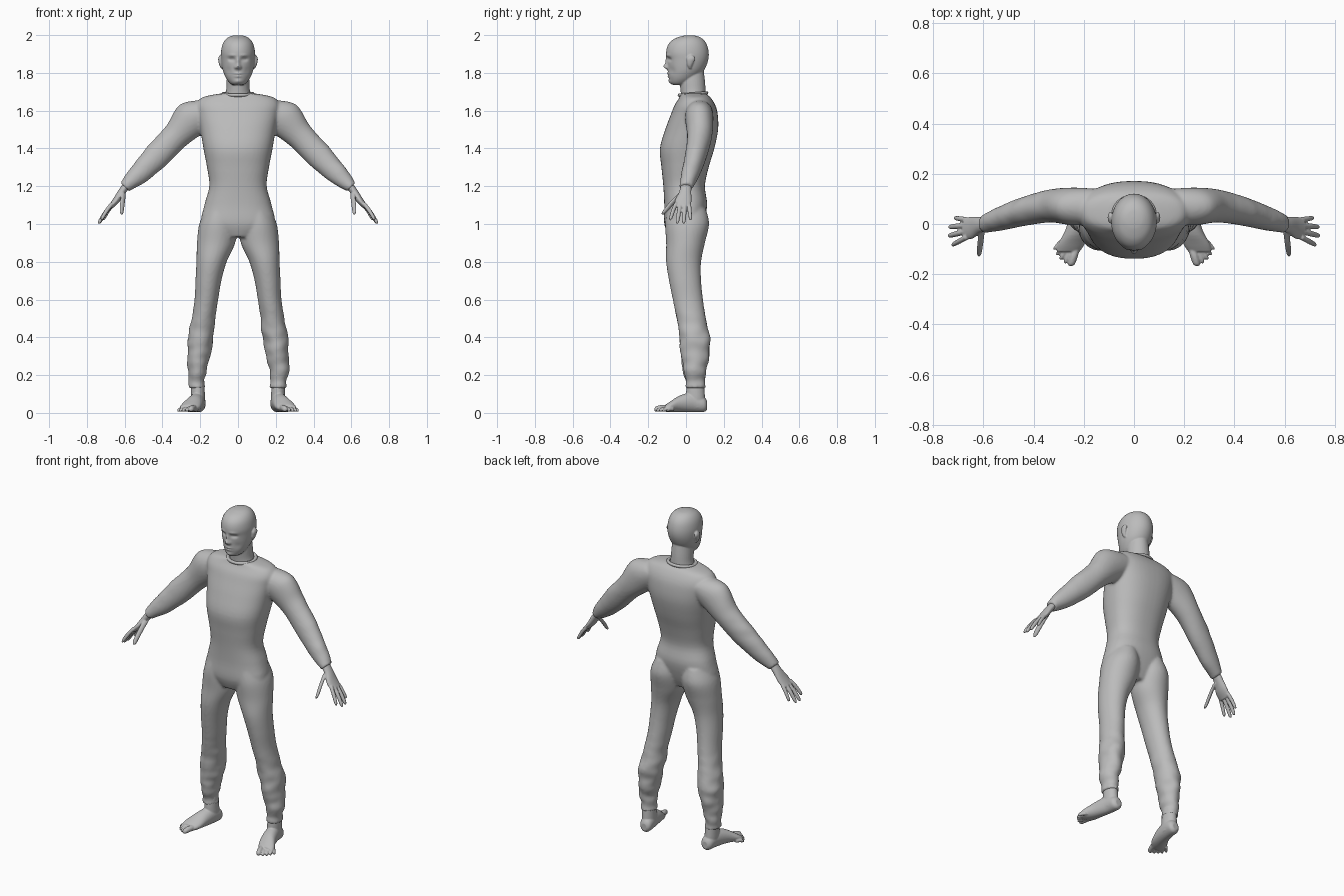
import bpy, bmesh, math
from mathutils import Vector, noise

cube = bpy.data.objects.get("Cube")
if cube:
    bpy.data.objects.remove(cube, do_unlink=True)

grey = bpy.data.materials.new("plain grey")
grey.use_nodes = True
grey.diffuse_color = (0.5, 0.5, 0.5, 1)
grey.node_tree.nodes["Principled BSDF"].inputs["Base Color"].default_value = (0.5, 0.5, 0.5, 1)

X, Y, Z = Vector((1, 0, 0)), Vector((0, 1, 0)), Vector((0, 0, 1))


def spline(keys, steps):
    """Smoothly interpolate a list of ring settings."""
    out = []
    for i in range(len(keys) - 1):
        a, b, c, d = keys[max(i - 1, 0)], keys[i], keys[i + 1], keys[min(i + 2, len(keys) - 1)]
        for s in range(steps):
            t = s / steps
            out.append([q + 0.5 * t * (r - p + t * (2 * p - 5 * q + 4 * r - w + t * (3 * (q - r) + w - p)))
                        for p, q, r, w in zip(a, b, c, d)])
    return out + [list(keys[-1])]


def loft(bm, keys, u=X, v=Y, sides=32, steps=4, power=1.0, mirror=1):
    """Closed tube through rings (x, y, z, radius_u, radius_v)."""
    rings = []
    for x, y, z, ru, rv in spline(keys, steps):
        ring = []
        for k in range(sides):
            a = math.tau * k / sides
            c, s = math.cos(a), math.sin(a)
            p = Vector((x, y, z)) + u * ru * math.copysign(abs(c) ** power, c) \
                + v * rv * math.copysign(abs(s) ** power, s)
            p.x *= mirror
            ring.append(bm.verts.new(p))
        rings.append(ring)
    for lo, hi in zip(rings, rings[1:]):
        for k in range(sides):
            n = (k + 1) % sides
            bm.faces.new((lo[k], lo[n], hi[n], hi[k]))
    bm.faces.new(rings[0])
    bm.faces.new(rings[-1])


def upright(keys):
    """Convert (z, x_in, x_out, y_front, y_back) to ring settings."""
    return [((a + b) / 2, (f + k) / 2, z, (b - a) / 2, (k - f) / 2) for z, a, b, f, k in keys]


def finish(name, bm, voxel, smooth):
    """Fuse the overlapping tubes into one smooth skin."""
    bmesh.ops.recalc_face_normals(bm, faces=bm.faces[:])
    mesh = bpy.data.meshes.new(name)
    bm.to_mesh(mesh)
    bm.free()
    mesh.materials.append(grey)
    mesh.polygons.foreach_set("use_smooth", [True] * len(mesh.polygons))
    obj = bpy.data.objects.new(name, mesh)
    bpy.context.collection.objects.link(obj)
    fuse = obj.modifiers.new("fuse", 'REMESH')
    fuse.mode = 'VOXEL'
    fuse.voxel_size = voxel
    fuse.use_smooth_shade = True
    soften = obj.modifiers.new("soften", 'SMOOTH')
    soften.factor = 0.5
    soften.iterations = smooth


# Suit: torso, sleeves and trouser legs
torso = [(.93, .09, -.09, .06), (1.0, .19, -.115, .09), (1.1, .178, -.115, .112),
         (1.2, .152, -.12, .1), (1.3, .164, -.13, .12), (1.4, .183, -.138, .15),
         (1.5, .2, -.11, .17), (1.58, .215, -.08, .168), (1.63, .22, -.06, .155),
         (1.67, .19, -.035, .13), (1.69, .1, -.03, .105)]
leg = [(1.08, .02, .17, -.1, .105), (1.0, .005, .205, -.11, .122), (.9, .015, .217, -.105, .1),
       (.8, .06, .22, -.105, .08), (.7, .088, .225, -.09, .08), (.6, .105, .23, -.07, .09),
       (.5, .12, .245, -.05, .105), (.4, .13, .265, -.035, .125), (.3, .15, .27, -.025, .12),
       (.2, .17, .265, -.01, .105), (.13, .175, .255, 0, .1)]
arm = [(.15, .07, 1.6, .08, .07), (.24, .07, 1.56, .1, .075), (.33, .072, 1.465, .075, .066),
       (.43, .052, 1.36, .07, .058), (.53, .022, 1.26, .055, .048), (.6, 0, 1.195, .032, .036)]
bm = bmesh.new()
loft(bm, upright([(z, -r, r, f, b) for z, r, f, b in torso]), power=.85, sides=48)
for side in (1, -1):
    loft(bm, upright(leg), mirror=side, steps=8, sides=48)
    loft(bm, arm, u=Vector((.7, 0, .7)), mirror=side, steps=8)
# Cloth folds on shins and forearms
for vert in bm.verts:
    p = vert.co
    fold = max(0, min(1, (.6 - p.z) * 4)) * .011 + max(0, min(1, (abs(p.x) - .3) * 5)) * .006
    wave = noise.noise(Vector((p.x * 12, p.y * 12, p.z * 20)))
    vert.co += Vector((p.x - math.copysign(.21, p.x), p.y - .05, 0)).normalized() * fold * wave
finish("suit", bm, .008, 5)

# Collar around the neck
bpy.ops.mesh.primitive_torus_add(location=(0, .037, 1.688), major_radius=.074, minor_radius=.009,
                                 major_segments=40, minor_segments=10)
collar = bpy.context.object
collar.name = "collar"
collar.scale = (1.08, .98, 1)
collar.rotation_euler.x = .08
collar.data.materials.append(grey)
bpy.ops.object.shade_smooth()

# Head with face
skull = [(1.999, .012, .005, .03), (1.994, .04, -.025, .062), (1.978, .065, -.066, .09),
         (1.95, .082, -.094, .11), (1.91, .09, -.105, .12), (1.87, .089, -.099, .118),
         (1.83, .084, -.096, .104), (1.8, .076, -.095, .085), (1.77, .062, -.09, .055),
         (1.748, .045, -.084, .025), (1.737, .03, -.072, 0)]
# Face relief: x, z, width, height, push forward
relief = [(0, 1.833, .013, .013, .023), (0, 1.86, .01, .022, .012), (.034, 1.872, .015, .009, -.014),
          (.034, 1.873, .008, .006, .006), (.032, 1.893, .022, .007, .005), (0, 1.796, .02, .005, .006),
          (0, 1.782, .017, .005, .006), (0, 1.789, .02, .0025, -.004), (0, 1.755, .018, .01, .006),
          (.013, 1.828, .006, .007, .008), (.05, 1.81, .018, .02, -.005)]
bm = bmesh.new()
loft(bm, upright([(z, -r, r, f, b) for z, r, f, b in skull]), sides=96, steps=10)
for vert in bm.verts:
    p = vert.co
    if p.y < -.02:
        vert.co.y -= sum(push * math.exp(-((abs(p.x) - x) / w) ** 2 - ((p.z - z) / h) ** 2)
                         for x, z, w, h, push in relief)
loft(bm, upright([(1.65, -.08, .08, -.025, .105), (1.7, -.064, .064, -.028, .104),
                  (1.76, -.06, .06, -.035, .1), (1.84, -.055, .055, -.04, .09)]))
for side in (1, -1):
    loft(bm, [(.083, .022, 1.822, .005, .006), (.09, .02, 1.84, .009, .013),
              (.095, .025, 1.87, .01, .022), (.094, .027, 1.884, .008, .018),
              (.092, .027, 1.893, .004, .008)], mirror=side, sides=16)
finish("head", bm, .004, 2)

# Hands: palm, four fingers and a thumb
palm = [(.575, .002, 1.225, .02, .028), (.615, -.004, 1.17, .02, .032),
        (.645, -.015, 1.125, .018, .044), (.675, -.018, 1.09, .013, .042)]
fingers = [((.665, .017, 1.1), (.715, .024, 1.02), .0105), ((.67, -.006, 1.1), (.737, -.012, 1.002), .0115),
           ((.67, -.03, 1.1), (.739, -.047, 1.002), .0115), ((.665, -.052, 1.11), (.725, -.084, 1.02), .011),
           ((.605, -.02, 1.165), (.618, -.125, 1.05), .015)]


def digit(bm, base, tip, r, u, v, side, arch=0):
    """Tapered finger or toe with a rounded tip."""
    a, b = Vector(base), Vector(tip)
    keys = []
    for t, k in ((0, 1), (.45, 1), (.8, .9), (.94, .7), (1, .25)):
        p = a.lerp(b, t) + Z * arch * math.sin(t * math.pi)
        keys.append((*p, r * k, r * k))
    loft(bm, keys, u, v, sides=12, mirror=side)


slope = Vector((.8, 0, .6))
for side, label in ((1, "left"), (-1, "right")):
    bm = bmesh.new()
    loft(bm, palm, u=slope, sides=24, mirror=side)
    for base, tip, r in fingers:
        digit(bm, base, tip, r, slope, Y, side, .006)
    finish(label + "_hand", bm, .004, 2)

# Feet: ankle, sole and five toes
sole = [(.206, .112, .04, .018, .022), (.207, .095, .045, .035, .04), (.213, .04, .056, .04, .052),
        (.23, -.03, .049, .046, .044), (.25, -.08, .034, .053, .029), (.262, -.11, .024, .046, .018)]
ankle = [(.21, .055, .03, .036, .045), (.212, .05, .09, .037, .05), (.214, .05, .2, .034, .042)]
toes = [(.23, -.09, .251, -.168, .017), (.25, -.09, .273, -.157, .012), (.264, -.085, .291, -.142, .012),
        (.278, -.08, .306, -.125, .011), (.288, -.065, .317, -.103, .011)]
for side, label in ((1, "left"), (-1, "right")):
    bm = bmesh.new()
    loft(bm, sole, X, Z, mirror=side)
    loft(bm, ankle, mirror=side)
    for x, y, tx, ty, r in toes:
        digit(bm, (x, y, r + .008), (tx, ty, r + .001), r, X, Z, side, .004)
    finish(label + "_foot", bm, .004, 2)
